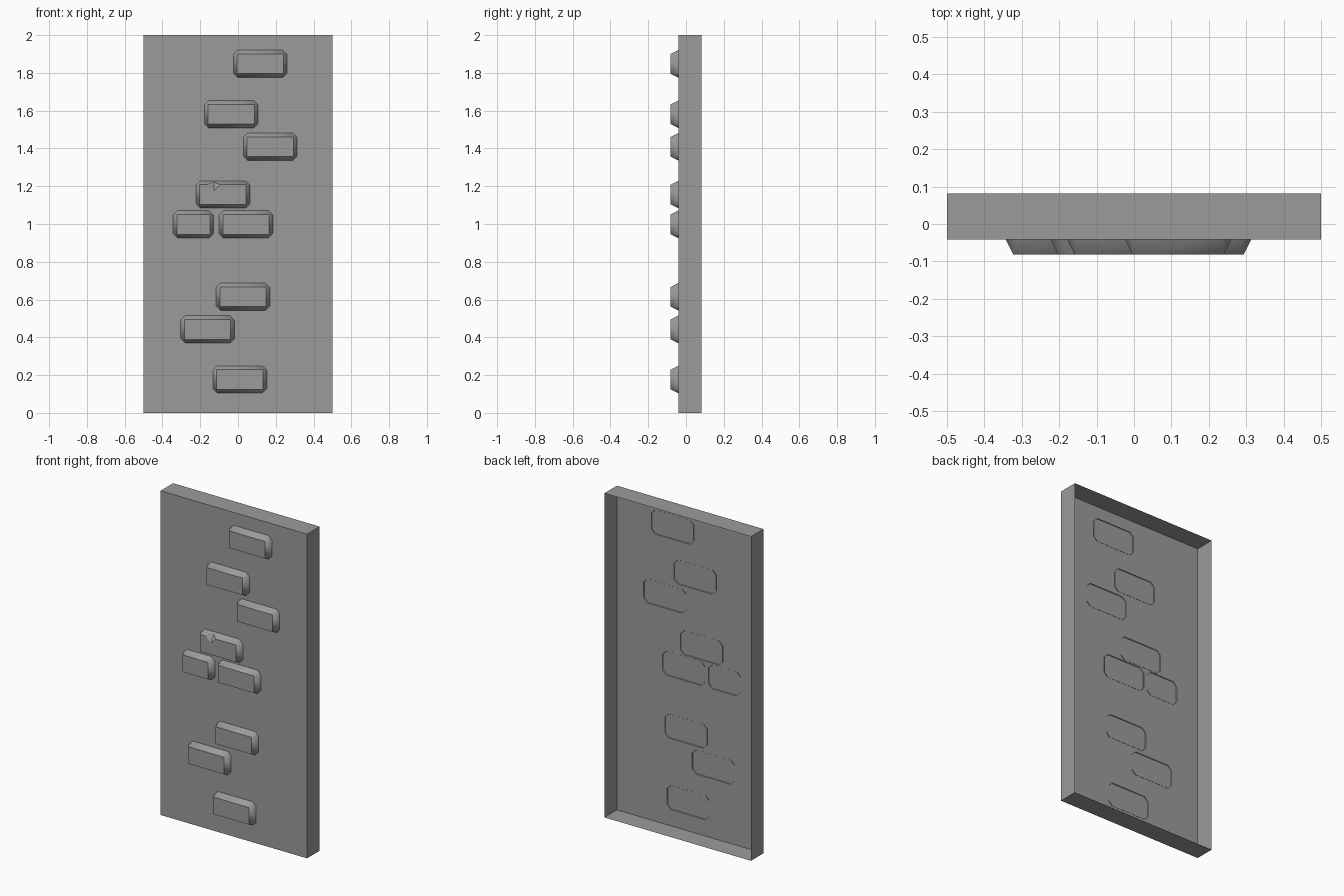
import bpy, bmesh

if "Cube" in bpy.data.objects:
    bpy.data.objects.remove(bpy.data.objects["Cube"])

FRONT, PLATE, BACK = -0.081, -0.041, 0.081
BASE = PLATE + 0.004      # brick rims poke slightly through the plate

# Dark grey stone
stone = bpy.data.materials.new("dark_stone")
stone.diffuse_color = (0.33, 0.33, 0.33, 1)
stone.use_nodes = True
stone.node_tree.nodes["Principled BSDF"].inputs["Base Color"].default_value = stone.diffuse_color


def finish(bm, name, smooth=False):
    me = bpy.data.meshes.new(name)
    bm.to_mesh(me)
    bm.free()
    me.materials.append(stone)
    ob = bpy.data.objects.new(name, me)
    bpy.context.collection.objects.link(ob)
    if smooth:
        bpy.context.view_layer.objects.active = ob
        ob.select_set(True)
        bpy.ops.object.shade_smooth_by_angle(angle=0.87, keep_sharp_edges=True)
        ob.select_set(False)
    return ob


# Wall panel: thin shell box, open at the back
bm = bmesh.new()
bmesh.ops.create_cube(bm, size=1)
for v in bm.verts:
    v.co = (v.co.x, PLATE if v.co.y < 0 else BACK, (v.co.z + 0.5) * 2)
back = [f for f in bm.faces if f.normal.y > 0.9]
bmesh.ops.delete(bm, geom=back, context='FACES_ONLY')
finish(bm, "wall_panel")


def brick(name, cx, cz, w=0.289, h=0.149, chip=None):
    """Open-backed brick: clipped-corner base tapering to a rectangular face."""
    bm = bmesh.new()
    a, b, c, t = w / 2, h / 2, 0.026, 0.022

    def vert(x, y, z):
        return bm.verts.new((cx + x, y, cz + z))

    # base octagon (two points per corner) and front rectangle, both in order
    corners = [(-1, -1), (1, -1), (1, 1), (-1, 1)]
    base = []
    for i, (sx, sz) in enumerate(corners):
        pair = [vert(sx * a, BASE, sz * (b - c)), vert(sx * (a - c), BASE, sz * b)]
        base += pair if i % 2 == 0 else pair[::-1]
    face = [vert(sx * (a - t), FRONT, sz * (b - t)) for sx, sz in corners]

    # chipped notch in the upper front edge, with crisp edges
    edge, notch = [], []
    if chip is not None:
        zt = b - t
        right, left = vert(chip + 0.035, FRONT, zt), vert(chip - 0.035, FRONT, zt)
        low = vert(chip, FRONT, zt - 0.033)
        high = vert(chip, FRONT + 0.6 * (BASE - FRONT), zt + 0.6 * t)
        pit = vert(chip + 0.003, FRONT + 0.014, zt - 0.006)
        edge = [right, low, left]
        ring = [right, low, left, high]
        notch = [bm.faces.new((ring[i], ring[(i + 1) % 4], pit)) for i in range(4)]

    bm.faces.new(face[:3] + edge + face[3:])
    for i in range(4):
        j = (i + 1) % 4
        bm.faces.new((base[2 * i], base[2 * i + 1], face[i]))
        top = [left, high, right] if edge and i == 2 else []
        bm.faces.new([base[2 * i + 1], base[2 * j], face[j]] + top + [face[i]])
    bmesh.ops.recalc_face_normals(bm, faces=bm.faces)
    for f in notch:
        for e in f.edges:
            e.smooth = False
    finish(bm, name, True)


# Scattered full bricks (centre x, centre z)
for i, (x, z) in enumerate([(0.118, 1.848), (-0.036, 1.581), (0.171, 1.409),
                            (0.042, 0.998), (0.026, 0.615), (-0.161, 0.442),
                            (0.010, 0.177)]):
    brick(f"brick_{i + 1}", x, z)

# Chipped brick and half brick
brick("chipped_brick", -0.08, 1.156, chip=-0.049)
brick("half_brick", -0.236, 0.998, w=0.218)
